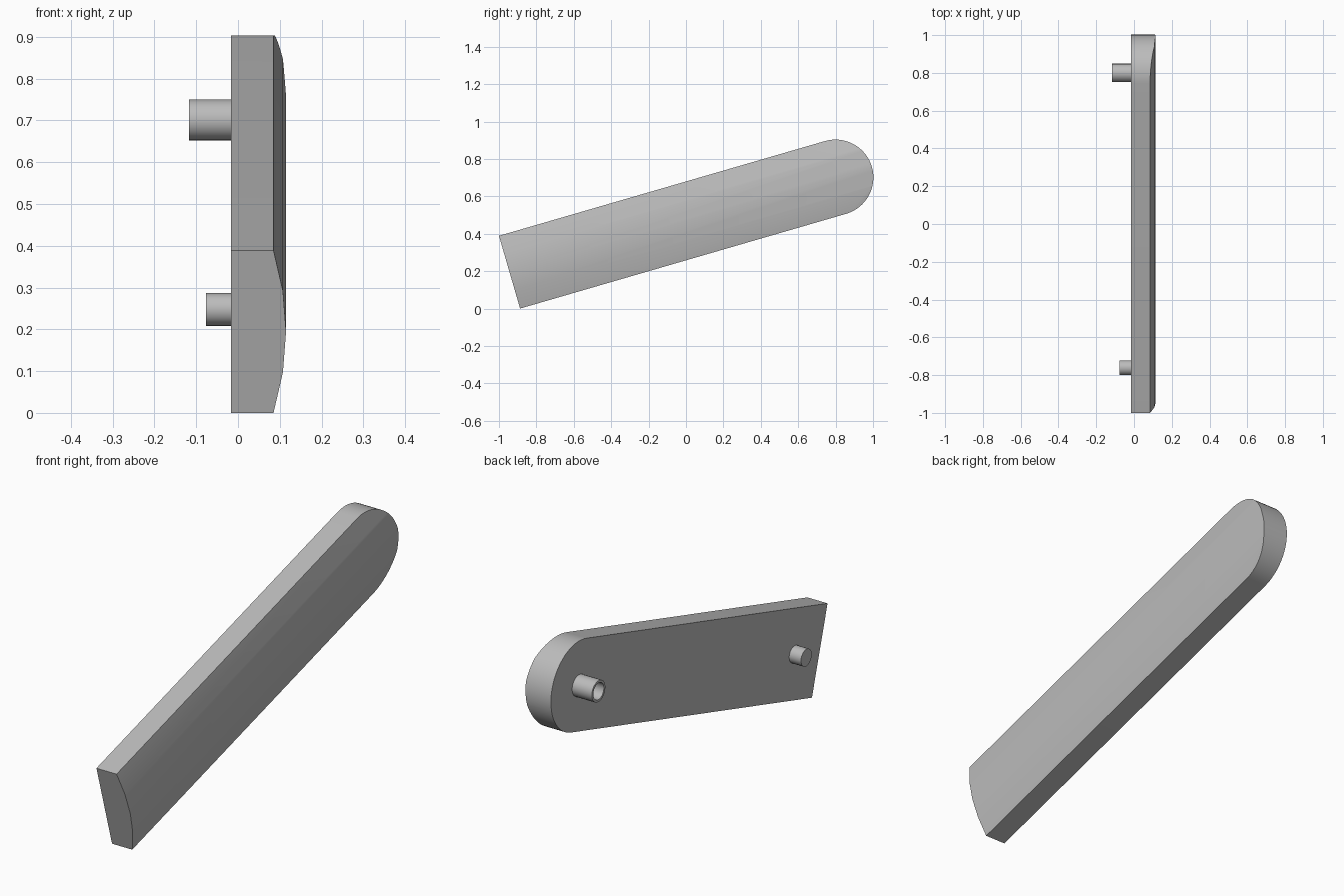
import bpy, bmesh
from math import sin, cos, pi, radians
from mathutils import Matrix, Vector

if "Cube" in bpy.data.objects:
    bpy.data.objects.remove(bpy.data.objects["Cube"], do_unlink=True)

TILT = radians(16.2)
R = 0.2025            # half width of the arm and radius of its round end
LENGTH = 1.815        # square end to centre of round end
BACK, EDGE, CROWN = -0.017, 0.085, 0.03
START = Vector((0, -0.9435, 0.1945))

# Local axes: length, width, thickness -> world
c, s = cos(TILT), sin(TILT)
PLACE = Matrix.Translation(START) @ Matrix(((0, 0, 1, 0), (c, -s, 0, 0), (s, c, 0, 0), (0, 0, 0, 1)))

grey = bpy.data.materials.new("plain grey")
grey.use_nodes = True
grey.diffuse_color = (0.5, 0.5, 0.5, 1)
grey.node_tree.nodes["Principled BSDF"].inputs["Base Color"].default_value = (0.5, 0.5, 0.5, 1)


def finish(bm, name):
    bmesh.ops.recalc_face_normals(bm, faces=bm.faces)
    bm.transform(PLACE)
    mesh = bpy.data.meshes.new(name)
    bm.to_mesh(mesh)
    bm.free()
    mesh.materials.append(grey)
    obj = bpy.data.objects.new(name, mesh)
    bpy.context.collection.objects.link(obj)
    bpy.ops.object.select_all(action="DESELECT")
    obj.select_set(True)
    bpy.context.view_layer.objects.active = obj
    bpy.ops.object.shade_smooth_by_angle(angle=radians(30))


def crown(v):
    """Shallow four-facet bulge across the width."""
    t = min(abs(v) / R, 1)
    return CROWN * (1 - t / 2 if t < 0.5 else 1.5 * (1 - t)) if t >= 0.5 else CROWN * (1 - t / 2)


# Arm: round-ended slab with a crowned outer face
bm = bmesh.new()
outline = [(0, R), (0, -R)]
outline += [(LENGTH + R * cos(a), R * sin(a)) for a in (-pi / 2 + pi * i / 32 for i in range(33))]
base = bm.faces.new([bm.verts.new((u, v, BACK)) for u, v in outline])
top = bmesh.ops.extrude_face_region(bm, geom=[base], use_keep_orig=True)["geom"]
bmesh.ops.translate(bm, vec=(0, 0, EDGE - BACK), verts=[g for g in top if isinstance(g, bmesh.types.BMVert)])
for v in (-R / 2, 0, R / 2):
    faces = [f for f in bm.faces if all(p.co.z > 0 for p in f.verts)]
    geom = set(faces) | {e for f in faces for e in f.edges} | {p for f in faces for p in f.verts}
    bmesh.ops.bisect_plane(bm, geom=list(geom), plane_co=(0, v, 0), plane_no=(0, 1, 0), dist=1e-5)
for p in bm.verts:
    if p.co.z > 0:
        p.co.z += crown(p.co.y)
finish(bm, "arm")


# Pegs: a profile spun about the thickness axis
def peg(name, u, profile):
    bm = bmesh.new()
    pts = [bm.verts.new((u + r, 0, h)) for r, h in profile]
    edges = [bm.edges.new(pair) for pair in zip(pts, pts[1:])]
    bmesh.ops.spin(bm, geom=pts + edges, cent=(u, 0, 0), axis=(0, 0, 1), angle=2 * pi, steps=24)
    bmesh.ops.remove_doubles(bm, verts=bm.verts, dist=1e-4)
    finish(bm, name)


peg("hollow_pivot_peg", LENGTH, [(0.049, BACK), (0.049, -0.117), (0.038, -0.117), (0.038, BACK - 0.001), (0, BACK - 0.001)])
peg("solid_locating_peg", 0.19, [(0.039, BACK), (0.039, -0.077), (0, -0.077)])
